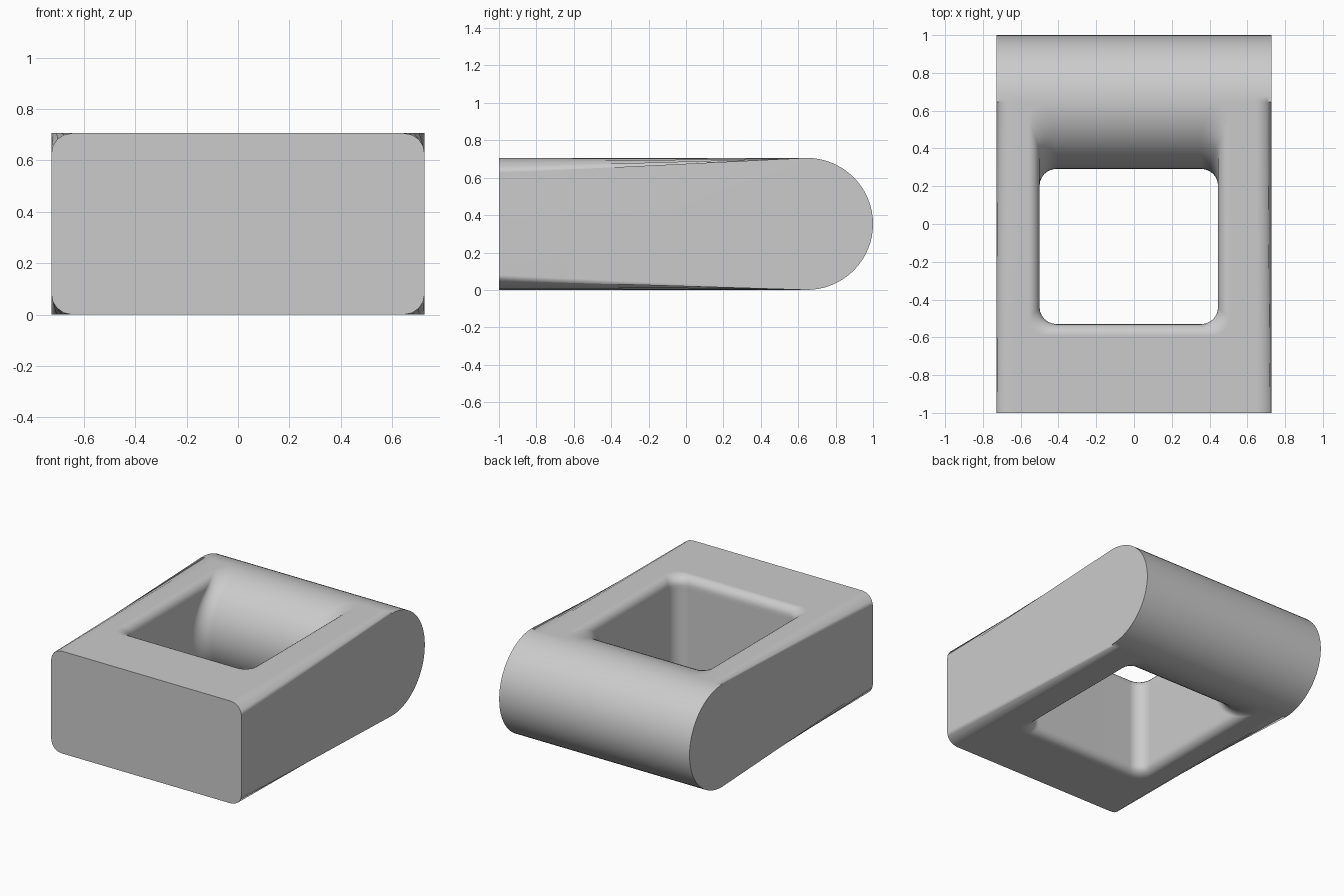
import bpy, bmesh
from math import sin, cos, pi, sqrt

cube = bpy.data.objects.get("Cube")
if cube:
    bpy.data.objects.remove(cube)

HALF_W, R, BAR_Y = 0.727, 0.353, 0.645      # body half width, bar radius, bar centre
LEFT, RIGHT, FRONT = -0.5, 0.445, -0.53     # window limits
LIP, CORNER, EDGE = 0.06, 0.09, 0.08        # rounding radii

grey = bpy.data.materials.new("plain grey")
grey.use_nodes = True
colour = (0.6, 0.6, 0.6, 1)
grey.diffuse_color = colour
grey.node_tree.nodes["Principled BSDF"].inputs["Base Color"].default_value = colour


def make_object(name, bm):
    bmesh.ops.recalc_face_normals(bm, faces=bm.faces)
    mesh = bpy.data.meshes.new(name)
    bm.to_mesh(mesh)
    bm.free()
    mesh.materials.append(grey)
    obj = bpy.data.objects.new(name, mesh)
    bpy.context.collection.objects.link(obj)
    return obj


def skin(rings):
    """Closed solid through a stack of equal rings."""
    bm = bmesh.new()
    loops = [[bm.verts.new(p) for p in ring] for ring in rings]
    n = len(loops[0])
    for a, b in zip(loops, loops[1:]):
        for i in range(n):
            j = (i + 1) % n
            bm.faces.new((a[i], a[j], b[j], b[i]))
    bm.faces.new(loops[0])
    bm.faces.new(loops[-1])
    return bm


# Body: flat front, round back, softened long edges
steps = 32
profile = [(-1, 0)]
for k in range(steps + 1):
    t = -pi / 2 + pi * k / steps
    profile.append((BAR_Y + (1 - BAR_Y) * cos(t), R + R * sin(t)))
profile.append((-1, 2 * R))
bm = skin([[(x, y, z) for y, z in profile] for x in (-HALF_W, HALF_W)])
rim = [e for e in bm.edges
       if abs(e.verts[0].co.x - e.verts[1].co.x) < 0.01
       and max(v.co.y for v in e.verts) > -0.99]
bmesh.ops.bevel(bm, geom=rim, offset=EDGE, segments=4, profile=0.5, affect='EDGES')
body = make_object("looped_body", bm)


# Window cutter: flared lips, back wall follows the round bar
def window_ring(z, level):
    d = min(z, 2 * R - z)
    flare = LIP - sqrt(max(0, LIP ** 2 - (LIP - d) ** 2)) if d < LIP else 0
    back = BAR_Y - sqrt(max(0, R ** 2 - (z - R) ** 2))
    x0, x1, y0 = LEFT - flare, RIGHT + flare, FRONT - flare
    ring = []
    centres = [(x1 - CORNER, back - CORNER), (x0 + CORNER, back - CORNER),
               (x0 + CORNER, y0 + CORNER), (x1 - CORNER, y0 + CORNER)]
    for q, (cx, cy) in enumerate(centres):
        for k in range(7):
            a = (q + k / 6) * pi / 2
            ring.append((cx + CORNER * cos(a), cy + CORNER * sin(a), level))
    return ring


levels = [R + R * sin(-pi / 2 + pi * k / steps) for k in range(steps + 1)]
rings = [window_ring(0, -0.05)] + [window_ring(z, z) for z in levels]
rings.append(window_ring(2 * R, 2 * R + 0.05))
cutter = make_object("window_cutter", skin(rings))

cut = body.modifiers.new("window", 'BOOLEAN')
cut.operation, cut.solver, cut.object = 'DIFFERENCE', 'EXACT', cutter
bpy.context.view_layer.objects.active = body
body.select_set(True)
bpy.ops.object.modifier_apply(modifier=cut.name)
bpy.data.objects.remove(cutter)

# Smooth shading with flat faces kept flat
bpy.ops.object.shade_smooth_by_angle(angle=pi / 4)
weighted = body.modifiers.new("flat faces", 'WEIGHTED_NORMAL')
weighted.keep_sharp = True
